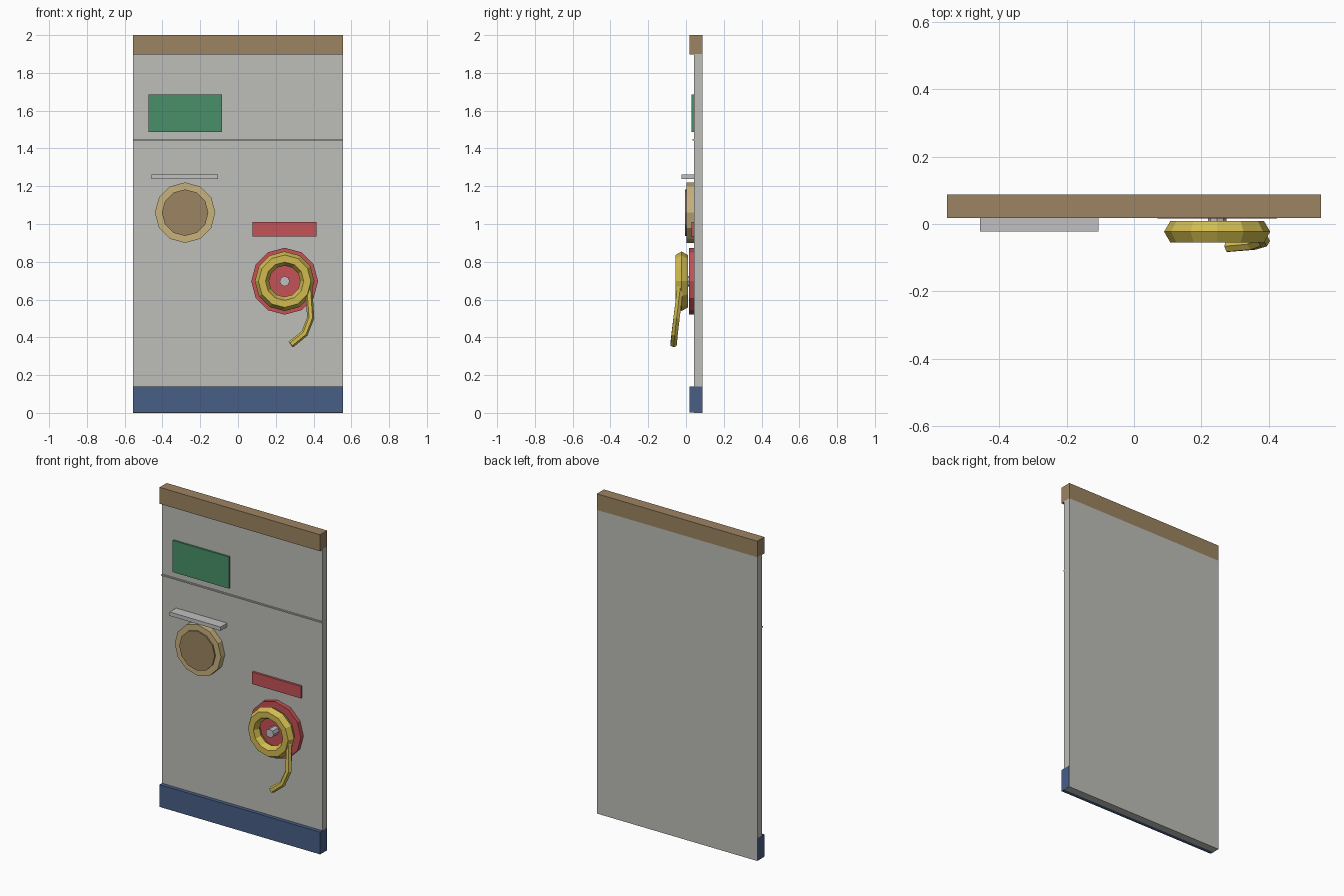
import bpy, bmesh
from math import pi, sin, cos, tau
from mathutils import Matrix, Vector

cube = bpy.data.objects.get("Cube")
if cube:
    bpy.data.objects.remove(cube, do_unlink=True)


def material(name, r, g, b):
    m = bpy.data.materials.new(name)
    m.use_nodes = True
    m.diffuse_color = (r, g, b, 1)
    bsdf = next(n for n in m.node_tree.nodes if n.type == 'BSDF_PRINCIPLED')
    bsdf.inputs["Base Color"].default_value = (r, g, b, 1)
    return m


GREY = material("panel grey", .51, .51, .48)
STEEL = material("steel grey", .53, .53, .53)
BROWN = material("wood brown", .335, .23, .12)
BLUE = material("plinth blue", .065, .114, .24)
GREEN = material("sign green", .065, .28, .14)
RED = material("signal red", .56, .085, .093)
TAN = material("pale tan", .58, .445, .205)
YELLOW = material("brass yellow", .64, .5, .08)


def finish(name, bm, mat):
    bmesh.ops.recalc_face_normals(bm, faces=bm.faces)
    me = bpy.data.meshes.new(name)
    bm.to_mesh(me)
    bm.free()
    me.materials.append(mat)
    ob = bpy.data.objects.new(name, me)
    bpy.context.collection.objects.link(ob)
    return ob


def box(name, mat, x, y, z):
    """Box spanning the given (low, high) ranges."""
    bm = bmesh.new()
    size = [hi - lo for lo, hi in (x, y, z)]
    mid = [(hi + lo) / 2 for lo, hi in (x, y, z)]
    bmesh.ops.create_cube(bm, size=1, matrix=Matrix.Translation(mid) @ Matrix.Diagonal((*size, 1)))
    return finish(name, bm, mat)


def disc(name, mat, centre, radius, y, sides=12):
    """Round plate facing the front, centred on (x, z)."""
    bm = bmesh.new()
    place = Matrix.Translation((centre[0], sum(y) / 2, centre[1])) @ Matrix.Rotation(pi / 2, 4, 'X')
    bmesh.ops.create_cone(bm, cap_ends=True, segments=sides, radius1=radius,
                          radius2=radius, depth=y[1] - y[0], matrix=place)
    return finish(name, bm, mat)


def sweep(name, mat, rings, closed):
    """Skin a list of point rings, capping the ends if open."""
    bm = bmesh.new()
    loops = [[bm.verts.new(p) for p in ring] for ring in rings]
    n = len(loops[0])
    pairs = list(zip(loops, loops[1:]))
    if closed:
        pairs.append((loops[-1], loops[0]))
    for a, b in pairs:
        for i in range(n):
            j = (i + 1) % n
            bm.faces.new((a[i], a[j], b[j], b[i]))
    if not closed:
        bm.faces.new(loops[0])
        bm.faces.new(loops[-1])
    return finish(name, bm, mat)


# Backing board with its top rail, plinth and divider
W = .555
FACE, BACK = .042, .088
box("back_panel", GREY, (-W, W), (FACE, BACK), (0, 1.9))
box("top_rail", BROWN, (-W, W), (.018, BACK), (1.897, 2))
box("plinth", BLUE, (-W - .0006, W + .0006), (.018, BACK - .001), (.001, .14))
box("divider_strip", STEEL, (-W, W), (.034, FACE), (1.441, 1.449))

# Sign plates and small shelf
box("green_plate", GREEN, (-.473, -.085), (.03, FACE), (1.487, 1.685))
box("red_plate", RED, (.077, .415), (.028, FACE), (.935, 1.01))
box("shelf", STEEL, (-.458, -.105), (-.023, FACE), (1.238, 1.262))

# Round dial
dial = (-.28, 1.06)
disc("dial_rim", TAN, dial, .16, (.003, FACE))
disc("dial_face", BROWN, dial, .123, (-.006, .02))

# Wheel: red base, stem and six-sided ring
wheel = (.247, .697)
disc("wheel_base", RED, wheel, .177, (.016, FACE))
disc("wheel_stem", STEEL, wheel, .027, (-.04, .02), 8)
R, T = .12, .0375
ring = []
for k in range(12):
    a = tau * k / 12
    section = []
    for i in range(6):
        r = R + T * cos(tau * i / 6)
        section.append((wheel[0] + r * cos(a), -.023 + T * sin(tau * i / 6), wheel[1] + r * sin(a)))
    ring.append(section)
sweep("wheel_ring", YELLOW, ring, True)

# Bent handle hanging from the ring
path = [Vector(p) for p in ((.373, -.028, .68), (.385, -.05, .503),
                            (.352, -.06, .42), (.28, -.066, .362))]
tube = []
for k, p in enumerate(path):
    along = (path[min(k + 1, len(path) - 1)] - path[max(k - 1, 0)]).normalized()
    side = along.cross(Vector((0, 1, 0))).normalized()
    up = side.cross(along)
    tube.append([p + .019 * (side * cos(tau * i / 6) + up * sin(tau * i / 6)) for i in range(6)])
sweep("wheel_handle", YELLOW, tube, False)
